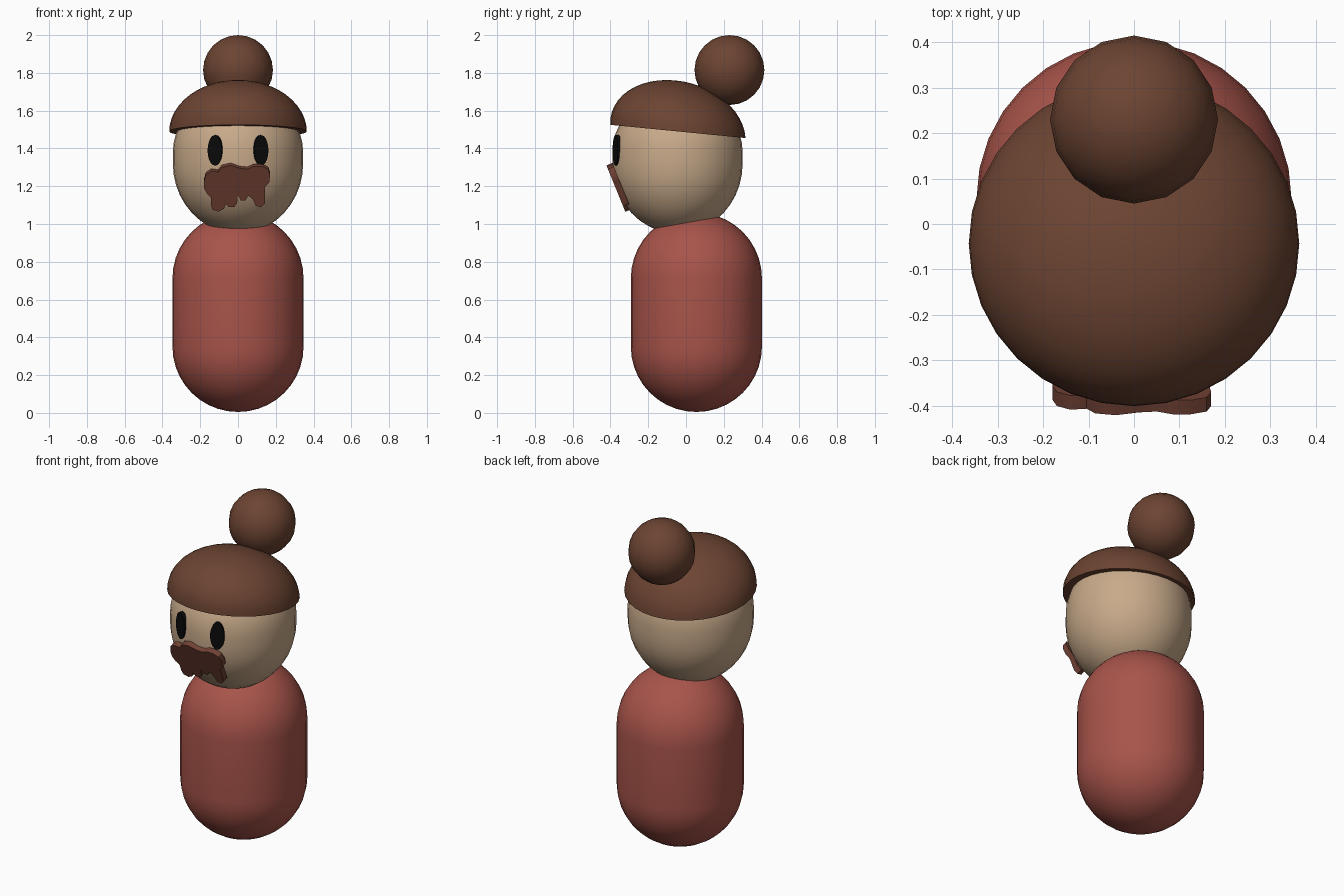
import bpy, bmesh, math
from mathutils import Matrix

if "Cube" in bpy.data.objects:
    bpy.data.objects.remove(bpy.data.objects["Cube"])


def material(name, rgb):
    m = bpy.data.materials.new(name)
    m.diffuse_color = (*rgb, 1)
    m.use_nodes = True
    m.node_tree.nodes["Principled BSDF"].inputs["Base Color"].default_value = m.diffuse_color
    return m


RED = material("red_cloth", (0.392, 0.089, 0.069))
SKIN = material("skin", (0.578, 0.402, 0.254))
BROWN = material("brown_hair", (0.150, 0.058, 0.032))
RUSSET = material("moustache_brown", (0.165, 0.053, 0.034))
BLACK = material("black", (0.003, 0.003, 0.003))


def finish(bm, name, mat, angle=40):
    bmesh.ops.recalc_face_normals(bm, faces=bm.faces)
    me = bpy.data.meshes.new(name)
    bm.to_mesh(me)
    bm.free()
    me.materials.append(mat)
    ob = bpy.data.objects.new(name, me)
    bpy.context.collection.objects.link(ob)
    bpy.ops.object.select_all(action="DESELECT")
    ob.select_set(True)
    bpy.context.view_layer.objects.active = ob
    bpy.ops.object.shade_smooth_by_angle(angle=math.radians(angle))
    return ob


def lathe(name, profile, mat, matrix, segments=32):
    """Revolve (radius, z) points around z; ends are closed."""
    bm = bmesh.new()
    rings = []
    for r, z in profile:
        if r < 1e-5:
            rings.append([bm.verts.new((0, 0, z))] * segments)
        else:
            rings.append([bm.verts.new((r * math.cos(a), r * math.sin(a), z))
                          for a in (2 * math.pi * i / segments for i in range(segments))])
    for low, high in zip(rings, rings[1:]):
        for i in range(segments):
            j = (i + 1) % segments
            quad = list(dict.fromkeys((low[i], low[j], high[j], high[i])))
            bm.faces.new(quad)
    bm.transform(matrix)
    return finish(bm, name, mat)


def arc(r, h, z, a0, a1, n=10):
    """Elliptic arc of a profile, angles in degrees from the equator."""
    pts = []
    for i in range(n + 1):
        a = math.radians(a0 + (a1 - a0) * i / n)
        pts.append((r * math.cos(a), z + h * math.sin(a)))
    return pts


# Capsule body
lathe("body", arc(0.347, 0.345, 0.35, -90, 0) + arc(0.347, 0.347, 0.713, 0, 90),
      RED, Matrix.Translation((0, 0.055, 0)))

# Egg-shaped head
lathe("head", arc(0.345, 0.37, 1.32, -90, 0) + arc(0.345, 0.32, 1.38, 0, 90),
      SKIN, Matrix.Translation((0, -0.045, 0)))

# Hair cap: a closed half dome, leaning and squashed
lathe("hair_cap", [(0, 0)] + arc(1, 1, 0, 0, 90, 12), BROWN,
      Matrix(((0.364, 0, 0, 0),
              (0, 0.358, -0.013, -0.043),
              (0, -0.035, 0.27, 1.49),
              (0, 0, 0, 1))))

# Hair bun
lathe("hair_bun", arc(0.185, 0.185, 0, -90, 90, 12), BROWN,
      Matrix.Translation((0, 0.23, 1.815)), 16)

# Oval eyes, turned to follow the head
for side, label in ((-1, "left"), (1, "right")):
    m = (Matrix.Translation((0, -0.045, 1.39))
         @ Matrix.Rotation(side * math.radians(20.5), 4, "Z")
         @ Matrix.Translation((0, -0.343, 0))
         @ Matrix.Rotation(math.radians(90), 4, "X")
         @ Matrix.Diagonal((0.04, 0.08, 1, 1)))
    lathe("eye_" + label, [(0, -0.012), (1, -0.012), (1, 0.009), (0, 0.009)], BLACK, m)

# Moustache outline (x, z) in hundredths, dripping along the lower edge
outline = [(-18, 122.5), (-17, 126), (-14, 128), (-10.5, 127.5), (-8.5, 130), (-4, 131),
           (1, 129.5), (5, 129), (8.5, 130.5), (12.5, 130.5), (16, 129), (17, 126),
           (16.5, 122), (14.3, 119.5), (14.3, 111), (12.3, 109), (9.5, 109.5), (8, 113),
           (5.5, 115), (4, 112.5), (1.5, 112.5), (0, 115), (-0.5, 111), (-2, 109),
           (-5, 109), (-6.5, 110.5), (-7.5, 108), (-10.5, 106.5), (-13.5, 107.5),
           (-14.3, 110), (-14.3, 114), (-16.5, 116), (-18, 119)]
slope = 0.09 / 0.221
bm = bmesh.new()
front = bm.faces.new([bm.verts.new((x / 100, -0.415 + slope * (1.295 - z / 100), z / 100))
                      for x, z in outline])
back = bmesh.ops.extrude_face_region(bm, geom=[front], use_keep_orig=True)
bmesh.ops.translate(bm, vec=(0, 0.031, 0.013),
                    verts=[v for v in back["geom"] if isinstance(v, bmesh.types.BMVert)])
bmesh.ops.triangulate(bm, faces=[f for f in bm.faces if len(f.verts) > 4])
finish(bm, "moustache", RUSSET, 45)
